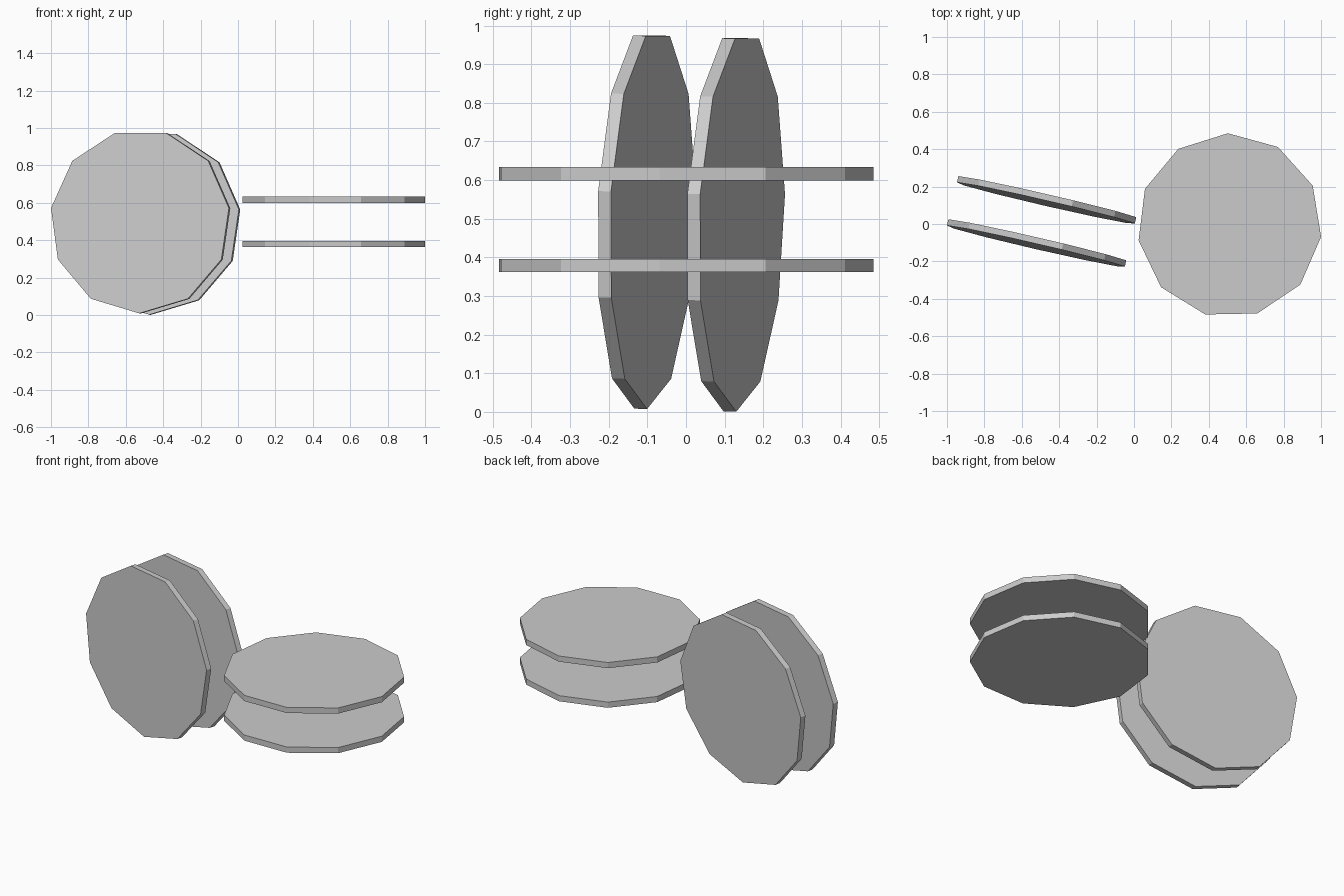
import bpy, math
from mathutils import Matrix, Vector

if "Cube" in bpy.data.objects:
    bpy.data.objects.remove(bpy.data.objects["Cube"])

SIDES, RADIUS, THICK, GAP = 11, 0.493, 0.034, 0.237


def disc(name, matrix):
    """Flat eleven-sided disc, first corner along the local +Y axis."""
    bpy.ops.mesh.primitive_cylinder_add(vertices=SIDES, radius=RADIUS, depth=THICK)
    ob = bpy.context.object
    ob.name = name
    ob.data.transform(matrix)
    return ob


# Flat pair, stacked one above the other
for i, name in enumerate(("lower_flat_disc", "upper_flat_disc")):
    pos = Matrix.Translation((0.511, -0.008, 0.3795 + i * GAP))
    disc(name, pos @ Matrix.Rotation(math.radians(1.1), 4, 'Z'))

# Upright pair, turned sideways and leaning slightly, one behind the other
turn, lean = math.radians(13), math.radians(1.7)
normal = Vector((math.sin(turn) * math.cos(lean),
                 math.cos(turn) * math.cos(lean), -math.sin(lean)))
side = Vector((math.cos(turn), -math.sin(turn), 0))
down = normal.cross(side)
if down.z > 0:
    down, side = -down, -side
frame = Matrix((side, down, normal)).transposed().to_4x4()
for i, name in enumerate(("front_upright_disc", "rear_upright_disc")):
    centre = Vector((-0.521, -0.103, 0.501)) + normal * GAP * i
    disc(name, Matrix.Translation(centre) @ frame)
